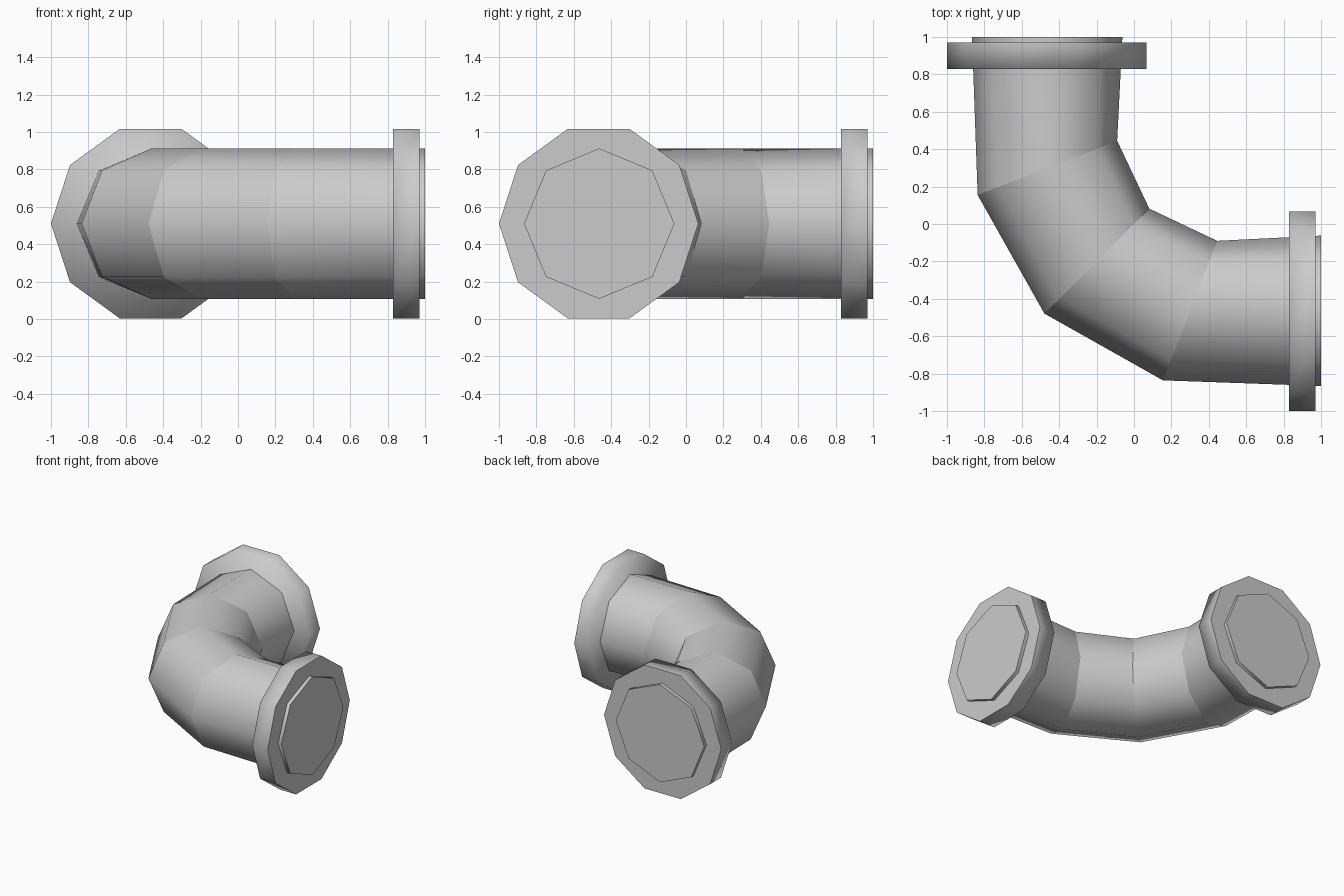
import bpy, bmesh, math
from mathutils import Vector

cube = bpy.data.objects.get("Cube")
if cube:
    bpy.data.objects.remove(cube, do_unlink=True)

grey = bpy.data.materials.new("pipe_grey")
grey.use_nodes = True
COLOUR = (0.6, 0.6, 0.6, 1)
grey.diffuse_color = COLOUR
grey.node_tree.nodes["Principled BSDF"].inputs["Base Color"].default_value = COLOUR

MID_Z = 0.51


def loft(name, sections, sides, half_height, smooth_rings=()):
    """Skin elliptical rings, each spanning an outer and an inner plan point."""
    bm = bmesh.new()
    rings = []
    for outer, inner in sections:
        a, b = Vector((*outer, MID_Z)), Vector((*inner, MID_Z))
        ring = []
        for i in range(sides):
            t = math.tau * i / sides
            p = (a + b) / 2 + (a - b) / 2 * math.cos(t)
            p.z += half_height * math.sin(t)
            ring.append(bm.verts.new(p))
        rings.append(ring)
    for r, s in zip(rings, rings[1:]):
        for i in range(sides):
            j = (i + 1) % sides
            bm.faces.new((r[i], r[j], s[j], s[i]))
    bm.faces.new(rings[0])
    bm.faces.new(rings[-1])
    bmesh.ops.recalc_face_normals(bm, faces=bm.faces)
    for f in bm.faces:
        f.smooth = True
    # Crisp joints around the rings, rounded shading along the barrel
    for k, ring in enumerate(rings):
        for i in range(sides):
            edge = bm.edges.get((ring[i], ring[(i + 1) % sides]))
            edge.smooth = k in smooth_rings
    mesh = bpy.data.meshes.new(name)
    bm.to_mesh(mesh)
    bm.free()
    mesh.materials.append(grey)
    obj = bpy.data.objects.new(name, mesh)
    bpy.context.collection.objects.link(obj)
    return obj


def swap(section):
    """Mirror a section across the diagonal of the elbow."""
    return [(y, x) for x, y in section]


# Elbow pipe: half the bend, the mitre joint, then the mirrored half
half = [[(1, -0.866), (1, -0.062)], [(0.155, -0.836), (0.445, -0.09)]]
mitre = [(-0.479, -0.479), (0.082, 0.082)]
loft("elbow_pipe", half + [mitre] + [swap(s) for s in reversed(half)], 8, 0.402)

# End flanges
flange = [[(x, -1), (x, 0.066)] for x in (0.83, 0.97)]
loft("left_flange", flange, 10, 0.533, smooth_rings=(0,))
loft("back_flange", [swap(s) for s in flange], 10, 0.533, smooth_rings=(0,))
